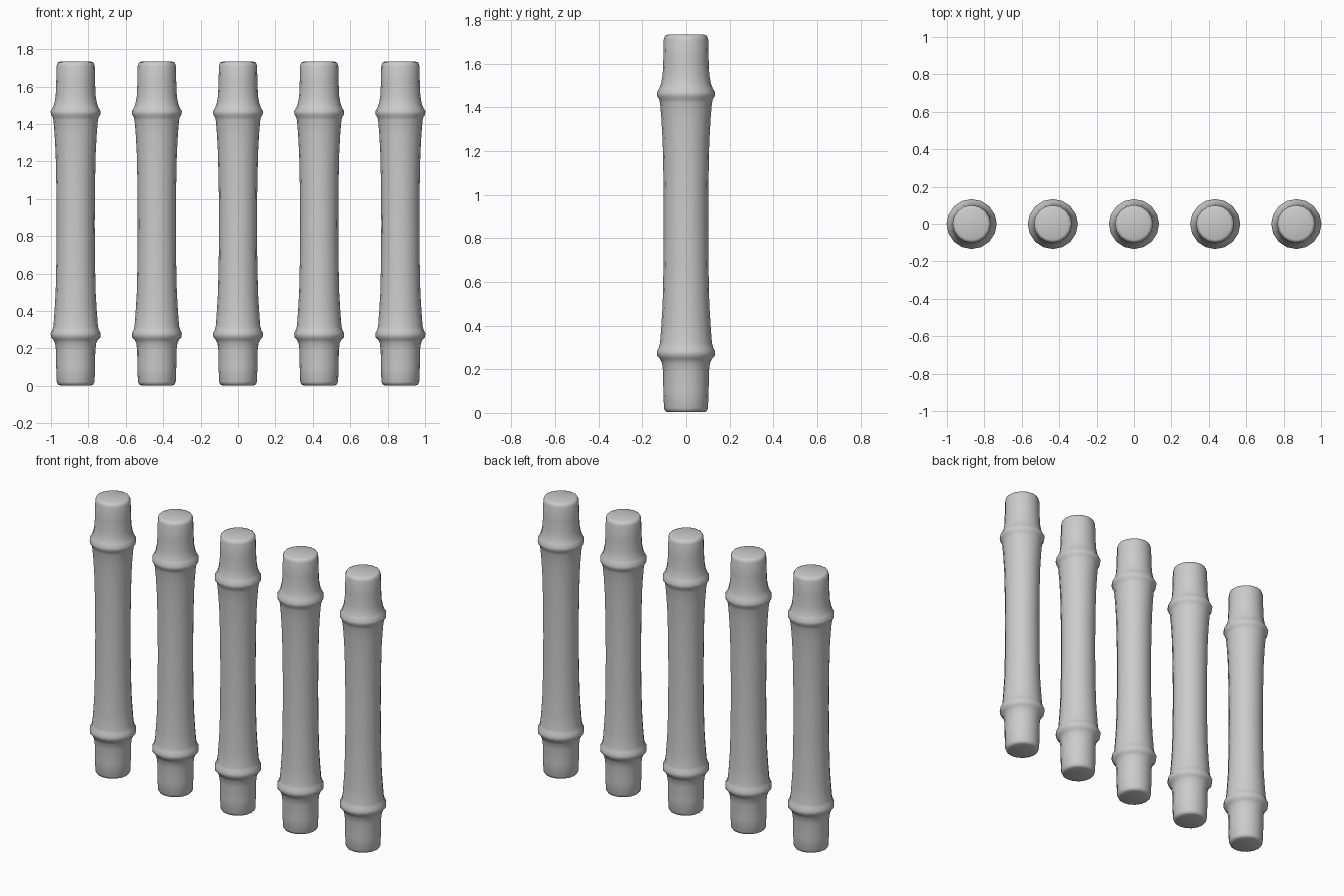
import bpy, bmesh
from math import cos, sin, tau

if "Cube" in bpy.data.objects:
    bpy.data.objects.remove(bpy.data.objects["Cube"])

SIDES = 16
SPACING = 0.434

# radius, height pairs of one turned bamboo pole, bottom to top
PROFILE = [
    (0.084, 0.003), (0.095, 0.008), (0.101, 0.022), (0.104, 0.10),
    (0.105, 0.19), (0.110, 0.228), (0.120, 0.248), (0.132, 0.260),
    (0.134, 0.282), (0.124, 0.300), (0.119, 0.320), (0.113, 0.40),
    (0.107, 0.50), (0.103, 0.68), (0.102, 0.866), (0.103, 1.05),
    (0.107, 1.24), (0.113, 1.35), (0.119, 1.42), (0.123, 1.437),
    (0.132, 1.450), (0.134, 1.468), (0.122, 1.488), (0.114, 1.510),
    (0.107, 1.55), (0.104, 1.62), (0.102, 1.71), (0.096, 1.728),
    (0.084, 1.733),
]


def pole_mesh():
    bm = bmesh.new()
    rings = []
    for r, z in PROFILE:
        rings.append([bm.verts.new((r * cos(tau * i / SIDES), r * sin(tau * i / SIDES), z))
                      for i in range(SIDES)])
    for a, b in zip(rings, rings[1:]):
        for i in range(SIDES):
            j = (i + 1) % SIDES
            bm.faces.new((a[i], a[j], b[j], b[i]))
    # end caps
    bm.faces.new(rings[0][::-1])
    bm.faces.new(rings[-1])
    for f in bm.faces:
        f.smooth = True
    mesh = bpy.data.meshes.new("bamboo_pole")
    bm.to_mesh(mesh)
    bm.free()
    return mesh


# row of five identical poles
mesh = pole_mesh()
for n in range(5):
    pole = bpy.data.objects.new(f"bamboo_pole_{n + 1}", mesh)
    pole.location.x = (n - 2) * SPACING
    bpy.context.collection.objects.link(pole)
